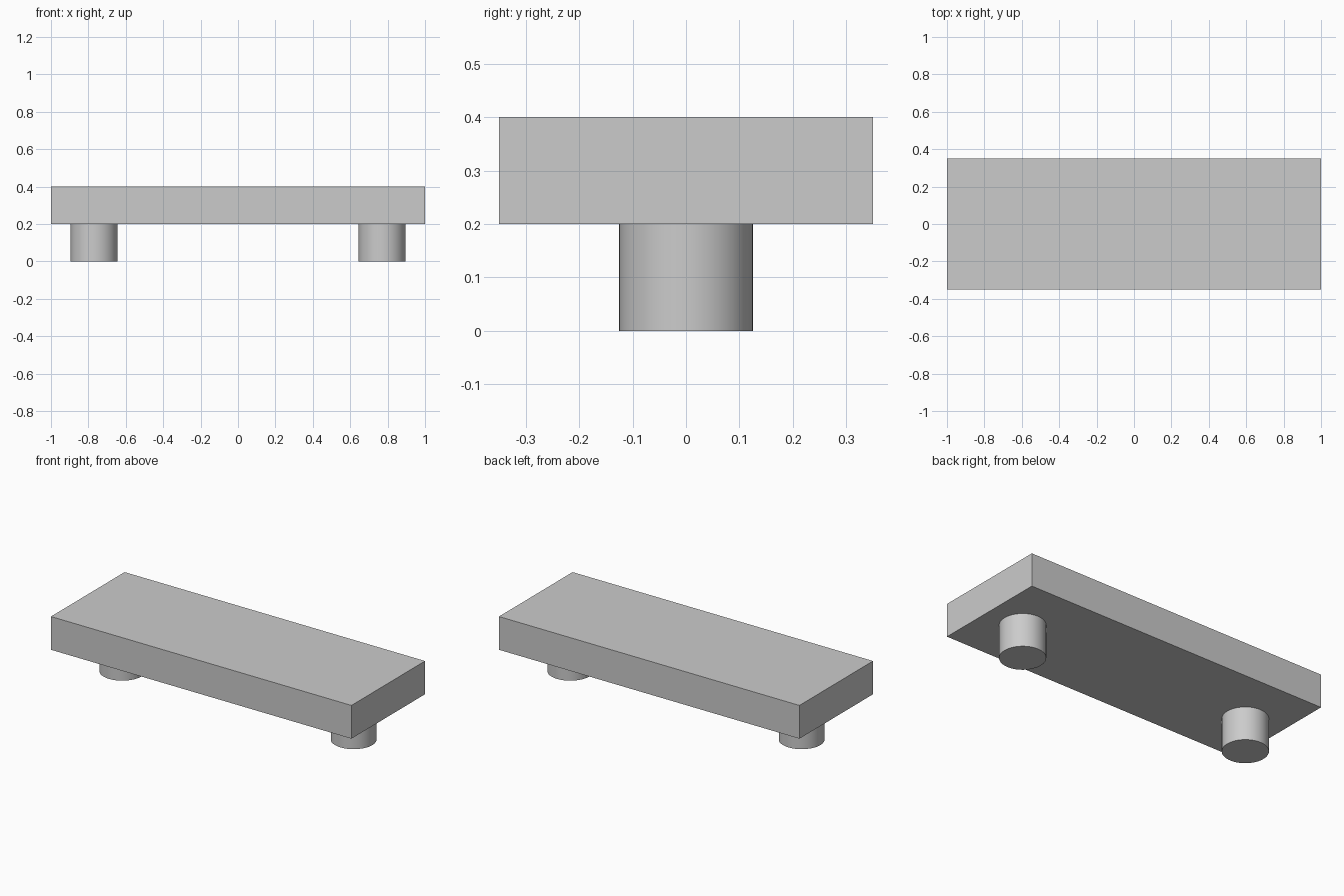
import bpy
import math

cube = bpy.data.objects.get("Cube")
if cube:
    bpy.data.objects.remove(cube, do_unlink=True)

GREY = (0.6, 0.6, 0.6, 1.0)
grey = bpy.data.materials.new("plain grey")
grey.use_nodes = True
grey.diffuse_color = GREY
grey.node_tree.nodes["Principled BSDF"].inputs["Base Color"].default_value = GREY

SLAB_SIZE = (2.0, 0.7, 0.2)
LEG_RADIUS, LEG_HEIGHT, LEG_X = 0.125, 0.2, 0.77


def finish(name):
    """Name the active object and give it the shared material."""
    obj = bpy.context.object
    obj.name = name
    obj.data.materials.append(grey)
    return obj


# Flat rectangular slab on top
bpy.ops.mesh.primitive_cube_add(size=1, location=(0, 0, LEG_HEIGHT + SLAB_SIZE[2] / 2))
slab = finish("slab")
slab.scale = SLAB_SIZE
bpy.ops.object.transform_apply(location=False, rotation=False, scale=True)

# Round legs under each end
for side, sign in (("left", 1), ("right", -1)):
    bpy.ops.mesh.primitive_cylinder_add(
        vertices=64, radius=LEG_RADIUS, depth=LEG_HEIGHT,
        location=(sign * LEG_X, 0, LEG_HEIGHT / 2))
    finish(side + "_leg")
    bpy.ops.object.shade_smooth_by_angle(angle=math.radians(30))
